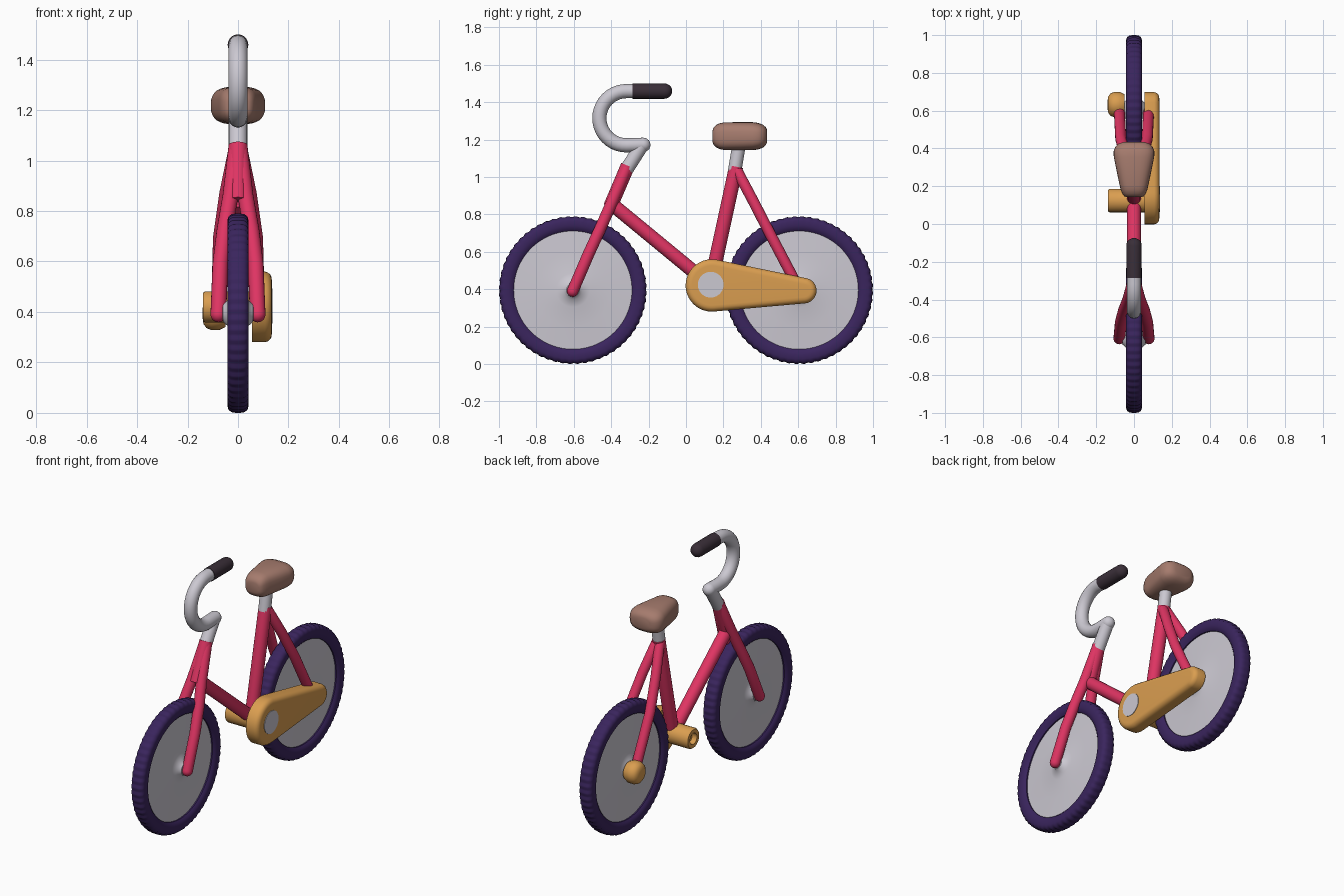
import bpy, bmesh, math
from mathutils import Vector as V

if "Cube" in bpy.data.objects:
    bpy.data.objects.remove(bpy.data.objects["Cube"])


def material(name, rgb):
    m = bpy.data.materials.new(name)
    m.diffuse_color = (*rgb, 1)
    m.use_nodes = True
    m.node_tree.nodes["Principled BSDF"].inputs["Base Color"].default_value = m.diffuse_color
    return m


PINK = material("pink paint", (0.74, 0.035, 0.125))
PURPLE = material("dark purple rubber", (0.042, 0.018, 0.11))
GREY = material("light grey metal", (0.60, 0.58, 0.64))
ORANGE = material("orange plastic", (0.70, 0.34, 0.08))
BROWN = material("brown leather", (0.38, 0.20, 0.155))
BLACK = material("black grip", (0.042, 0.028, 0.040))


def loft(name, rings, mat, loop=False, angle=40):
    """Skin equal-length rings of points; cap the ends unless looped."""
    bm = bmesh.new()
    vs = [[bm.verts.new(p) for p in r] for r in rings]
    n = len(vs[0])
    for i in range(len(vs) if loop else len(vs) - 1):
        a, b = vs[i], vs[(i + 1) % len(vs)]
        for j in range(n):
            k = (j + 1) % n
            bm.faces.new((a[j], a[k], b[k], b[j]))
    if not loop:
        bm.faces.new(vs[0])
        bm.faces.new(vs[-1])
    bmesh.ops.recalc_face_normals(bm, faces=bm.faces)
    me = bpy.data.meshes.new(name)
    bm.to_mesh(me)
    bm.free()
    me.materials.append(mat)
    ob = bpy.data.objects.new(name, me)
    bpy.context.collection.objects.link(ob)
    bpy.ops.object.select_all(action='DESELECT')
    ob.select_set(True)
    bpy.context.view_layer.objects.active = ob
    bpy.ops.object.shade_smooth_by_angle(angle=math.radians(angle))
    return ob


def tube(name, pts, r, mat, round_start=False, round_end=False, n=20):
    """Round tube along a path, optionally with domed ends."""
    pts = [V(p) for p in pts]
    last = len(pts) - 1
    rings = []

    def ring(c, t, rad):
        u = t.cross(V((1, 0, 0))).normalized()
        w = t.cross(u)
        rings.append([c + (u * math.cos(2 * math.pi * k / n) + w * math.sin(2 * math.pi * k / n)) * rad
                      for k in range(n)])
    dome = [math.radians(a) for a in (18, 36, 54, 70, 84)]
    for i, p in enumerate(pts):
        t = (pts[min(i + 1, last)] - pts[max(i - 1, 0)]).normalized()
        if i == 0 and round_start:
            for a in reversed(dome):
                ring(p - t * r * math.sin(a), t, r * math.cos(a))
        ring(p, t, r)
        if i == last and round_end:
            for a in dome:
                ring(p + t * r * math.sin(a), t, r * math.cos(a))
    return loft(name, rings, mat)


def lathe(name, profile, y, z, mat, n=48, loop=False, tread=0.0):
    """Spin (x, radius) points about an axis parallel to x."""
    rings = []
    for x, r in profile:
        ring = []
        for k in range(n):
            a = 2 * math.pi * k / n
            rr = r - (tread if r > 0.37 and k % 4 < 2 else 0)
            ring.append((x, y + rr * math.cos(a), z + rr * math.sin(a)))
        rings.append(ring)
    return loft(name, rings, mat, loop)


# wheels: ribbed tyre and a shallow cone disc with a hub
for name, y in (("front", -0.605), ("rear", 0.605)):
    half = [(0.028, 0.316), (0.038, 0.328), (0.042, 0.345), (0.042, 0.368),
            (0.037, 0.384), (0.024, 0.393), (0.009, 0.395)]
    tyre = half + [(-x, r) for x, r in reversed(half)]
    lathe(name + "_tyre", tyre, y, 0.395, PURPLE, 240, True, 0.004)
    side = [(0.020, 0.322), (0.026, 0.20), (0.033, 0.09), (0.042, 0.05), (0.060, 0.034), (0.062, 0.015)]
    disc = [(-x, r) for x, r in reversed(side)] + side
    lathe(name + "_wheel_disc", disc, y, 0.395, GREY, 64)

# frame tubes
tube("head_tube", [(0, -0.311, 1.06), (0, -0.405, 0.84)], 0.038, PINK)
tube("down_tube", [(0, -0.385, 0.845), (0, 0.125, 0.425)], 0.037, PINK)
tube("seat_tube", [(0, 0.268, 1.055), (0, 0.13, 0.42)], 0.038, PINK, round_end=True)
for name, s in (("left", -1), ("right", 1)):
    tube(name + "_fork_leg",
         [(0.008 * s, -0.318, 1.045), (0.03 * s, -0.398, 0.86), (0.054 * s, -0.46, 0.72),
          (0.070 * s, -0.52, 0.59), (0.078 * s, -0.606, 0.39)],
         0.031, PINK, True, True)
    tube(name + "_seat_stay",
         [(0.012 * s, 0.275, 1.03), (0.045 * s, 0.36, 0.87), (0.070 * s, 0.45, 0.695),
          (0.078 * s, 0.605, 0.40)],
         0.029, PINK, True, True)

# stem, curled handlebar and grip
tube("stem", [(0, -0.318, 1.04), (0, -0.235, 1.17)], 0.037, GREY, n=20)
arc = [(0, -0.318 - 0.145 * math.sin(math.pi * i / 20), 1.314 - 0.145 * math.cos(math.pi * i / 20))
       for i in range(21)]
tube("handlebar", [(0, -0.228, 1.172)] + arc + [(0, -0.15, 1.459)], 0.038, GREY, True)
tube("grip", [(0, -0.285, 1.459), (0, -0.115, 1.459)], 0.041, BLACK, False, True)

# seat post and tapered seat
tube("seat_post", [(0, 0.26, 1.03), (0, 0.285, 1.18)], 0.036, GREY)


def seat_ring(y, w, h, n=32, e=0.7):
    ring = []
    for k in range(n):
        c, s = math.cos(2 * math.pi * k / n), math.sin(2 * math.pi * k / n)
        ring.append((w * math.copysign(abs(c) ** e, c), y, 1.218 + h * math.copysign(abs(s) ** e, s)))
    return ring


loft("seat", [seat_ring(*s) for s in (
    (0.142, 0.040, 0.030), (0.147, 0.052, 0.045), (0.160, 0.062, 0.059), (0.180, 0.070, 0.069),
    (0.205, 0.076, 0.074), (0.290, 0.094, 0.075), (0.355, 0.107, 0.075), (0.385, 0.108, 0.071),
    (0.410, 0.098, 0.062), (0.426, 0.080, 0.049), (0.434, 0.055, 0.033))], BROWN)

# chain guard: two circles joined by tangents, rounded on the outside
BIG, SMALL = V((0.138, 0.42)), V((0.630, 0.392))


def guard_ring(x, inset):
    r1, r2 = 0.14 - inset, 0.068 - inset
    d = SMALL - BIG
    tilt, a = math.atan2(d.y, d.x), math.acos((r1 - r2) / d.length)
    ring = []
    for c, r, a0, a1 in ((BIG, r1, a, 2 * math.pi - a), (SMALL, r2, -a, a)):
        for i in range(25):
            t = tilt + a0 + (a1 - a0) * i / 24
            ring.append((x, c.x + r * math.cos(t), c.y + r * math.sin(t)))
    return ring


loft("chain_guard", [guard_ring(*g) for g in (
    (0.055, 0), (0.107, 0), (0.119, 0.004), (0.128, 0.012), (0.133, 0.022), (0.134, 0.034))], ORANGE)
lathe("crank_cover", [(0.10, 0.069), (0.137, 0.069)], 0.132, 0.424, GREY, 32)

# bottom bracket with a recessed end, and the left rear axle cap
lathe("bottom_bracket", [(0.06, 0.062), (-0.130, 0.062), (-0.138, 0.056), (-0.138, 0.034),
                         (-0.105, 0.034)], 0.124, 0.42, ORANGE, 24)
lathe("rear_axle_cap", [(-0.05, 0.055), (-0.075, 0.067), (-0.105, 0.067), (-0.125, 0.059),
                        (-0.137, 0.042), (-0.140, 0.020)], 0.632, 0.395, ORANGE, 28)
